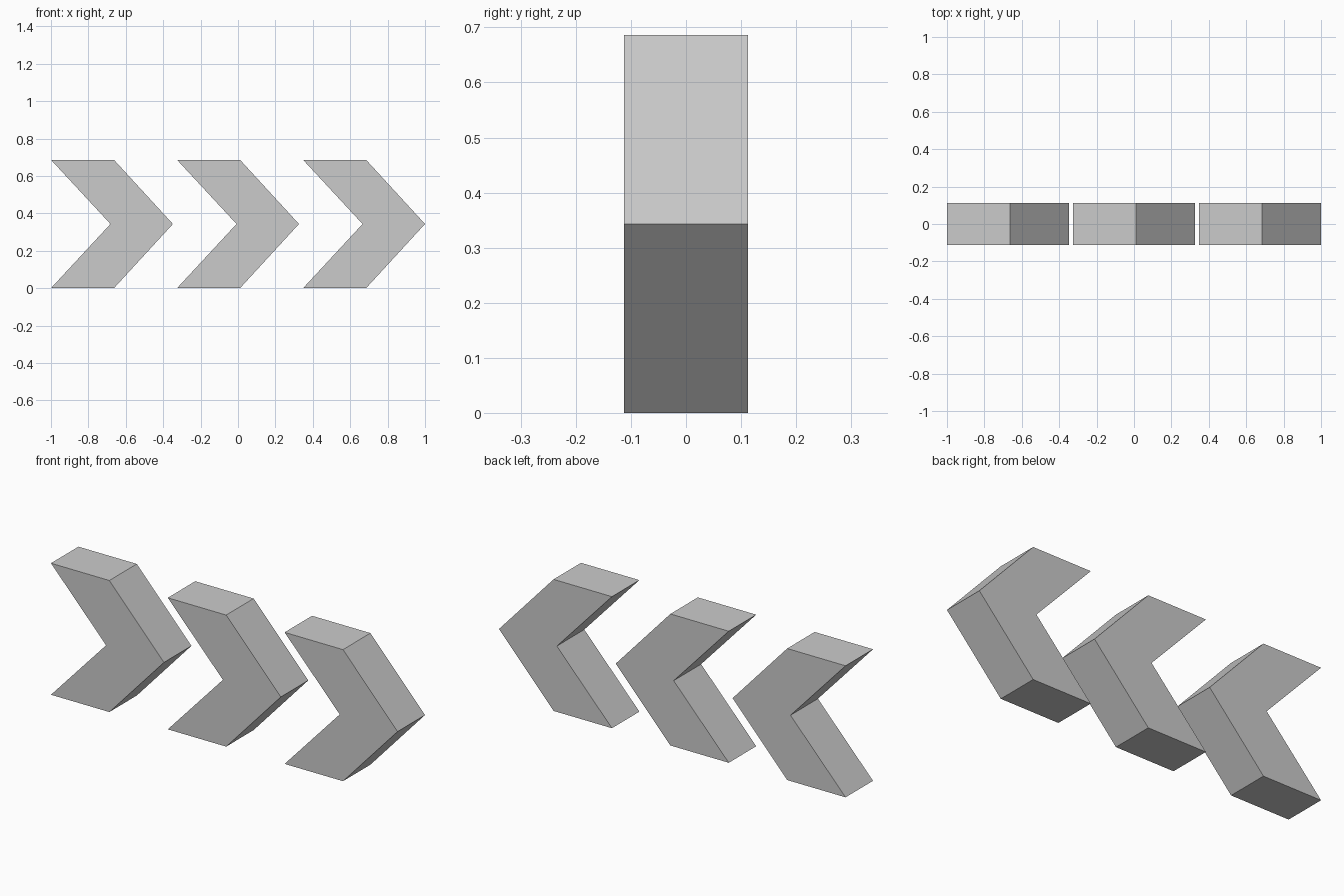
import bpy
import bmesh

cube = bpy.data.objects.get("Cube")
if cube:
    bpy.data.objects.remove(cube, do_unlink=True)

DEPTH = 0.226
SPACING = 0.674
# Chevron outline in x, z, relative to its left edge
OUTLINE = [(0, 0), (0.337, 0), (0.652, 0.343),
           (0.337, 0.686), (0, 0.686), (0.318, 0.343)]

# Plain grey material
grey = bpy.data.materials.new("light_grey")
grey.use_nodes = True
colour = (0.6, 0.6, 0.6, 1)
grey.diffuse_color = colour
grey.node_tree.nodes["Principled BSDF"].inputs["Base Color"].default_value = colour


def make_chevron(name, left):
    """Extrude the outline from front to back."""
    bm = bmesh.new()
    face = bm.faces.new([bm.verts.new((x, -DEPTH / 2, z)) for x, z in OUTLINE])
    back = bmesh.ops.extrude_face_region(bm, geom=[face], use_keep_orig=True)
    verts = [v for v in back["geom"] if isinstance(v, bmesh.types.BMVert)]
    bmesh.ops.translate(bm, verts=verts, vec=(0, DEPTH, 0))
    bmesh.ops.recalc_face_normals(bm, faces=bm.faces)
    mesh = bpy.data.meshes.new(name)
    bm.to_mesh(mesh)
    bm.free()
    mesh.materials.append(grey)
    obj = bpy.data.objects.new(name, mesh)
    obj.location.x = left
    bpy.context.collection.objects.link(obj)


# Row of three arrows pointing to +x
for i, side in enumerate(("right", "middle", "left")):
    make_chevron(f"chevron_{side}", -1 + i * SPACING)
